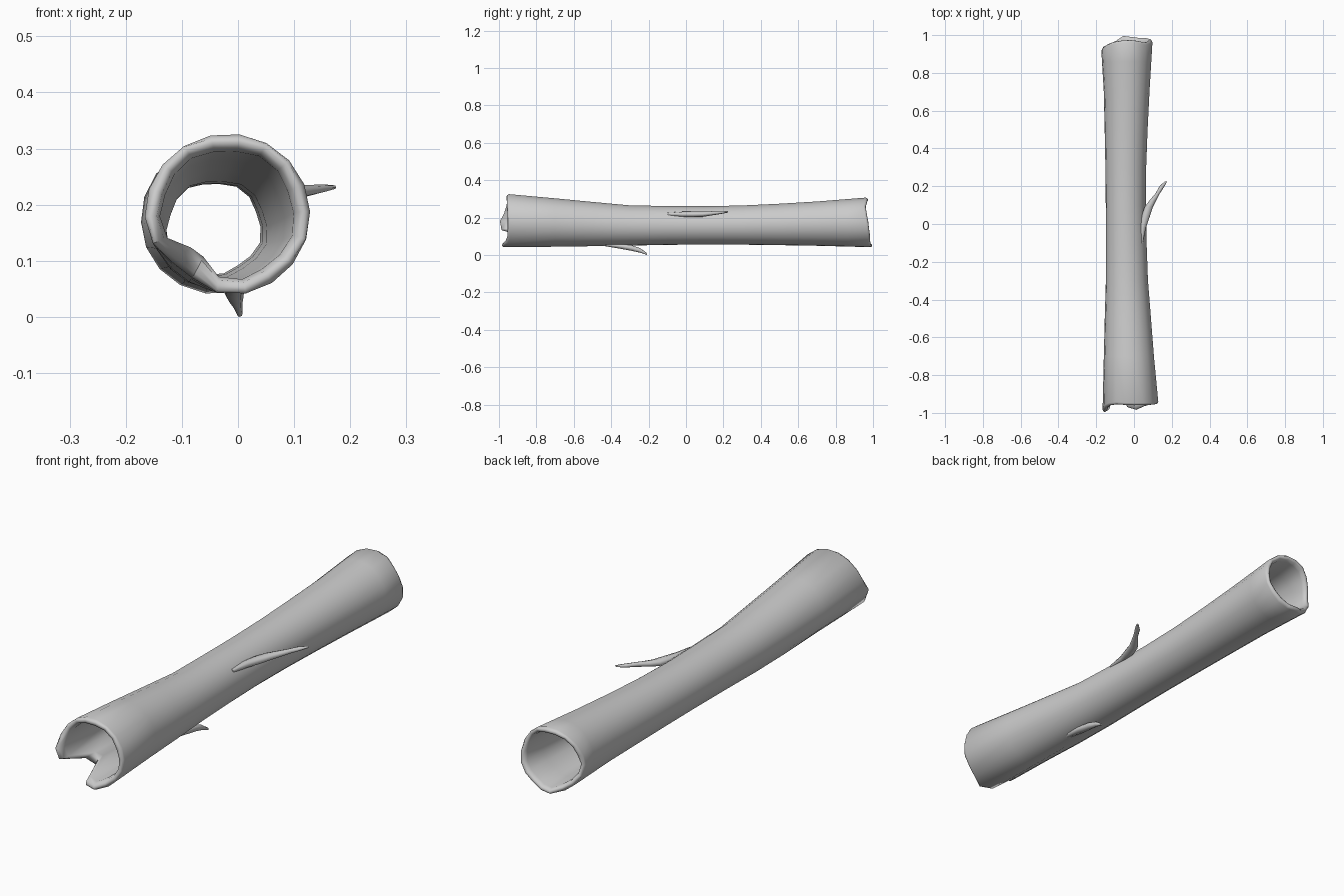
import bpy, bmesh, math

if "Cube" in bpy.data.objects:
    bpy.data.objects.remove(bpy.data.objects["Cube"])

SIDES = 18


def lerp_table(table, v):
    """Interpolate rows of (key, values...) at v."""
    if v <= table[0][0]:
        return table[0][1:]
    for a, b in zip(table, table[1:]):
        if v <= b[0]:
            t = (v - a[0]) / (b[0] - a[0])
            return [p + (q - p) * t for p, q in zip(a[1:], b[1:])]
    return table[-1][1:]


def finish(name, bm, angle):
    bmesh.ops.recalc_face_normals(bm, faces=bm.faces)
    mesh = bpy.data.meshes.new(name)
    bm.to_mesh(mesh)
    bm.free()
    ob = bpy.data.objects.new(name, mesh)
    bpy.context.collection.objects.link(ob)
    bpy.ops.object.select_all(action='DESELECT')
    bpy.context.view_layer.objects.active = ob
    ob.select_set(True)
    bpy.ops.object.shade_smooth_by_angle(angle=math.radians(angle))
    return ob


# Outer silhouette along the log: y, left, right, bottom, top
SHAPE = [(-1.0, -.167, .135, .038, .331), (-.8, -.162, .113, .040, .314),
         (-.6, -.158, .098, .042, .294), (-.3, -.149, .074, .049, .266),
         (0, -.149, .063, .055, .261), (.2, -.150, .062, .055, .262),
         (.4, -.153, .067, .053, .269), (.7, -.160, .082, .048, .287),
         (1.0, -.178, .100, .040, .311)]

# Ragged ends: angle in the front view (0 = right, 90 = top), y of the edge
FRONT = [(0, -.953), (45, -.958), (90, -.96), (130, -.953), (160, -.97),
         (182, -.995), (205, -.985), (220, -.87), (240, -.83), (255, -.95),
         (270, -.99), (290, -.98), (310, -.955), (360, -.953)]
BACK = [(0, .975), (40, .96), (70, .972), (90, .975), (120, .965), (150, .945),
        (185, .925), (215, .95), (245, .97), (265, 1.0), (290, .985),
        (320, .985), (360, .975)]


def wall_point(deg, y, wall):
    xl, xr, zb, zt = lerp_table(SHAPE, y)
    # flattened lower-left side towards the split front end
    near = min(1, max(0, (-.35 - y) / .4))
    dent = math.exp(-((deg - 232) / 24) ** 2) * near
    wobble = .003 * math.sin(math.radians(deg * 5)) * (wall > 0)
    k = 1 - .13 * dent
    inset = wall * (1 + .6 * dent) + wobble
    a = math.radians(deg)
    rx, rz = (xr - xl) / 2 * k - inset, (zt - zb) / 2 * k - inset
    return ((xl + xr) / 2 + rx * math.cos(a), y, (zb + zt) / 2 + rz * math.sin(a))


# Hollow log: each angle is a closed loop out along the bark and back inside
STATIONS = [-.7, -.5, -.3, -.1, .1, .3, .5, .7, .86]
bm = bmesh.new()
loops = []
for i in range(SIDES):
    deg = i * 360 / SIDES + 2
    f, b = lerp_table(FRONT, deg)[0], lerp_table(BACK, deg)[0]
    path = [(f + .012, 0)] + [(y, 0) for y in STATIONS] + [(b - .012, 0)]
    path += [(b - .002, .005), (b, .012), (b - .004, .019), (b - .02, .023)]
    path += [(y, .022) for y in reversed(STATIONS)]
    path += [(f + .03, .027), (f + .005, .022), (f, .013), (f + .002, .005)]
    loops.append([bm.verts.new(wall_point(deg, y, w)) for y, w in path])
n = len(loops[0])
for i in range(SIDES):
    p, q = loops[i], loops[(i + 1) % SIDES]
    for j in range(n):
        k = (j + 1) % n
        bm.faces.new((p[j], p[k], q[k], q[j]))
finish("hollow_log", bm, 60)


def twig(name, rings, sides=8):
    """Tapered tube through (x, y, z, half width, half height) rings."""
    bm = bmesh.new()
    prev = None
    for x, y, z, rx, rz in rings:
        ring = [bm.verts.new((x + rx * math.cos(2 * math.pi * s / sides), y,
                              z + rz * math.sin(2 * math.pi * s / sides)))
                for s in range(sides)]
        if prev:
            for s in range(sides):
                t = (s + 1) % sides
                bm.faces.new((prev[s], prev[t], ring[t], ring[s]))
        else:
            bm.faces.new(ring)
        prev = ring
    bm.faces.new(prev)
    return finish(name, bm, 60)


# Broken side branch
twig("side_branch", [(.040, -.10, .218, .008, .008), (.046, -.02, .217, .017, .014),
                     (.062, .04, .217, .022, .015), (.078, .09, .218, .022, .014),
                     (.098, .122, .221, .018, .012), (.124, .160, .225, .012, .010),
                     (.150, .202, .229, .013, .007), (.169, .225, .231, .006, .004)])

# Broken stub underneath
twig("under_stub", [(-.008, -.44, .058, .012, .010), (-.008, -.36, .048, .019, .013),
                    (-.005, -.29, .037, .015, .015), (-.001, -.245, .024, .009, .012),
                    (.003, -.208, .005, .005, .005)])
